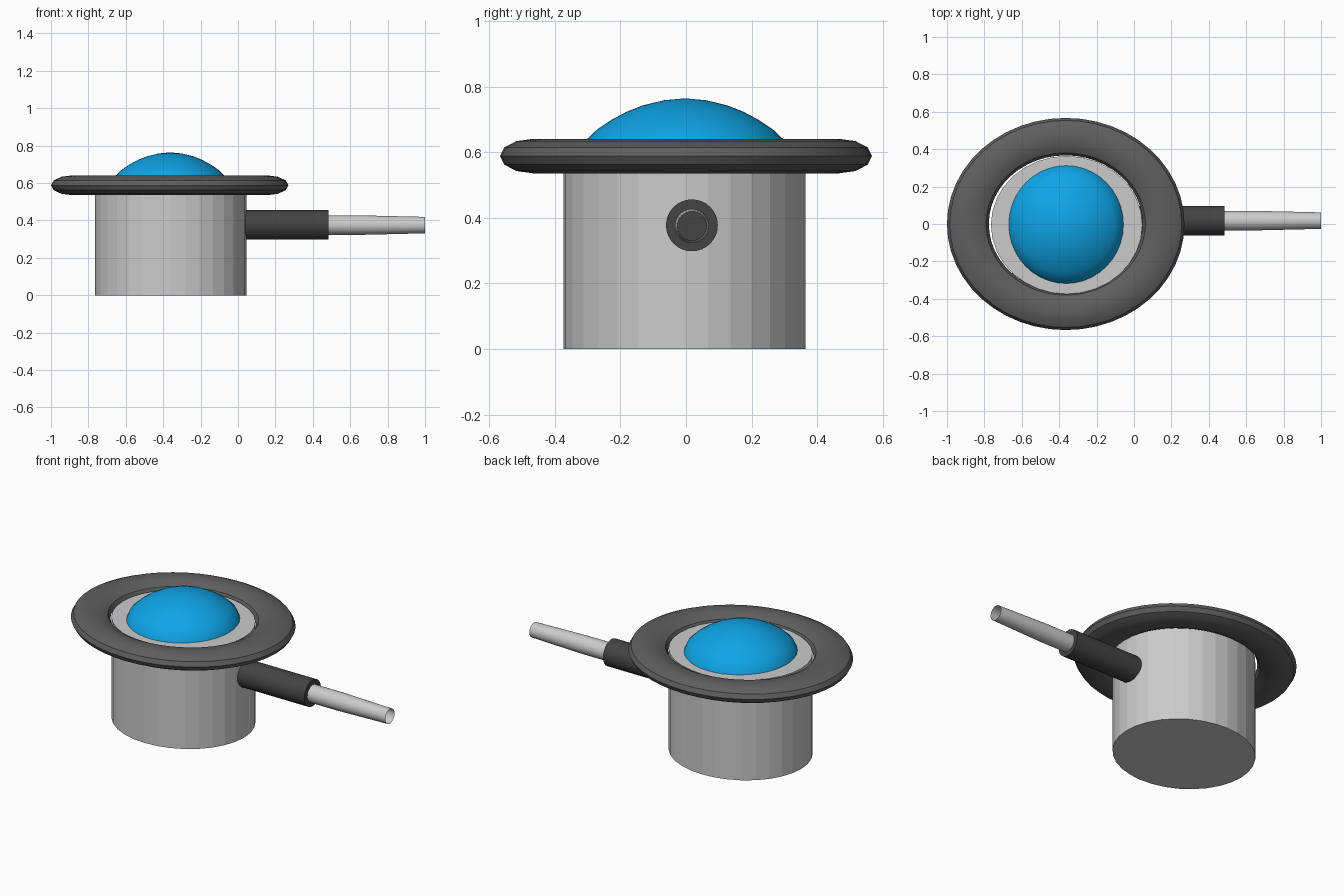
import bpy, bmesh, math
from mathutils import Vector

if "Cube" in bpy.data.objects:
    bpy.data.objects.remove(bpy.data.objects["Cube"])


def material(name, rgb):
    m = bpy.data.materials.new(name)
    m.diffuse_color = (*rgb, 1)
    m.use_nodes = True
    m.node_tree.nodes["Principled BSDF"].inputs["Base Color"].default_value = m.diffuse_color
    return m


light = material("light grey", (0.6, 0.6, 0.6))
ring_grey = material("ring grey", (0.115, 0.115, 0.115))
dark = material("dark grey", (0.057, 0.057, 0.057))
blue = material("sky blue", (0.0044, 0.376, 0.8))


def lathe(name, mat, profile, sides, centre, scale=(1, 1), axis="Z", closed=False, smooth=None):
    """Spin (radius, height) points about an axis through centre."""
    bm = bmesh.new()
    rings = []
    for r, h in profile:
        ring = []
        for i in range(1 if r == 0 else sides):
            a = 2 * math.pi * i / sides
            u, v = r * math.cos(a) * scale[0], r * math.sin(a) * scale[1]
            p = (u, v, h) if axis == "Z" else (h, u, v)
            ring.append(bm.verts.new(Vector(p) + Vector(centre)))
        rings.append(ring)
    pairs = list(zip(rings, rings[1:]))
    if closed:
        pairs.append((rings[-1], rings[0]))
    for a, b in pairs:
        for i in range(sides):
            j = (i + 1) % sides
            quad = [a[i % len(a)], a[j % len(a)], b[j % len(b)], b[i % len(b)]]
            bm.faces.new(list(dict.fromkeys(quad)))
    bmesh.ops.recalc_face_normals(bm, faces=bm.faces)
    me = bpy.data.meshes.new(name)
    bm.to_mesh(me)
    bm.free()
    me.materials.append(mat)
    ob = bpy.data.objects.new(name, me)
    bpy.context.collection.objects.link(ob)
    if smooth:
        bpy.ops.object.select_all(action="DESELECT")
        ob.select_set(True)
        bpy.context.view_layer.objects.active = ob
        bpy.ops.object.shade_smooth_by_angle(angle=math.radians(smooth))
    return ob


# Faceted drum body with a flat top
lathe("body", light, [(0, 0), (1, 0), (1, 0.605), (0, 0.605)], 32,
      (-0.36, -0.005, 0), (0.405, 0.369))

# Flattened ring around the top of the body
section = [(0.467 + 0.1 * math.cos(k * math.pi / 6), 0.588 + 0.0525 * math.sin(k * math.pi / 6))
           for k in range(12)]
lathe("rim_ring", ring_grey, section, 48, (-0.365, 0, 0), (1.12, 1), closed=True, smooth=20)

# Blue dome
lathe("dome", blue, [(0.316, 0.603), (0.302, 0.637), (0.267, 0.67), (0.225, 0.698), (0.178, 0.723),
                     (0.13, 0.742), (0.065, 0.758), (0, 0.764)], 40,
      (-0.363, -0.003, 0), (0.973, 1), smooth=40)

# Side handle sleeve and open tapered tube
lathe("side_sleeve", dark, [(0, -0.03), (0.079, -0.03), (0.079, 0.485), (0, 0.485)], 32,
      (0, 0.018, 0.377), axis="X", smooth=40)
lathe("side_tube", light, [(0.052, 0.48), (0.052, 0.66), (0.044, 1.0)], 32,
      (0, 0.018, 0.375), axis="X", smooth=40)
